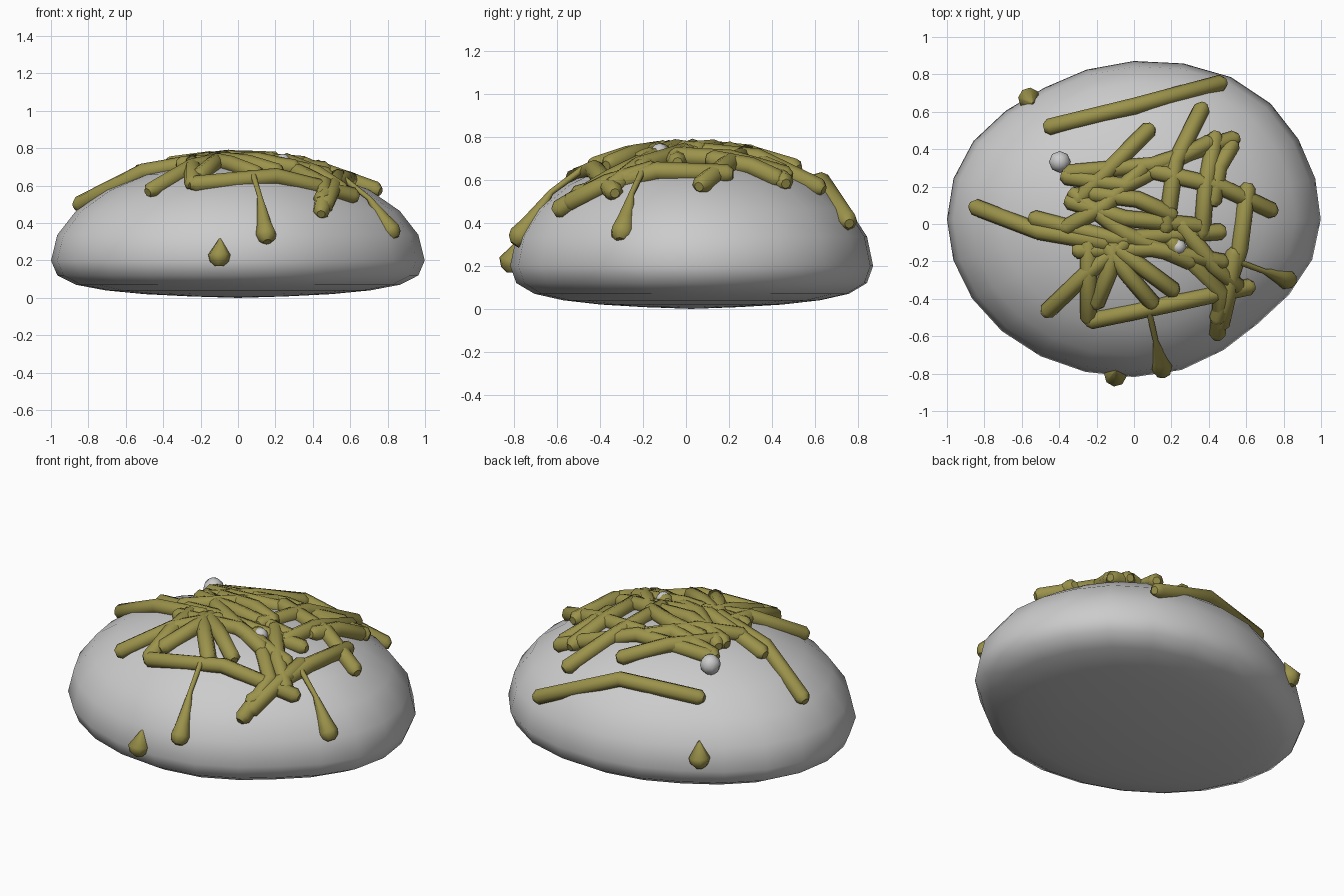
import bpy, math
from mathutils import Vector

if "Cube" in bpy.data.objects:
    bpy.data.objects.remove(bpy.data.objects["Cube"])

CY, B, H, Z0 = 0.025, 0.845, 0.53, 0.2   # dome centre, half depth, height, rim level


def material(name, col):
    m = bpy.data.materials.new(name)
    m.diffuse_color = (*col, 1)
    m.use_nodes = True
    m.node_tree.nodes["Principled BSDF"].inputs["Base Color"].default_value = m.diffuse_color
    return m


def lump(u, v):
    """Uneven outline: radial factor for a direction on the unit circle."""
    a = math.degrees(math.atan2(v, u))

    def g(c, w):
        d = (a - c + 180) % 360 - 180
        return math.exp(-(d / w) ** 2)
    return 1 + 0.04 * g(55, 25) - 0.04 * g(123, 22) - 0.065 * g(-45, 24)


def on_dome(x, y, lift=0.018):
    """Point on the upper dome, pushed out along the normal."""
    u, v = x, (y - CY) / B
    s = max(0.0, 1 - (u * u + v * v) / lump(u, v) ** 2)
    p = Vector((x, y, Z0 + H * math.sqrt(s)))
    n = Vector((x, v / B, (p.z - Z0) / H ** 2)).normalized()
    return p + n * lift


def tubes(name, paths, mat):
    """Each path is a list of (point, radius)."""
    cu = bpy.data.curves.new(name, 'CURVE')
    cu.dimensions = '3D'
    cu.bevel_depth = 1.0
    cu.bevel_resolution = 2
    cu.use_fill_caps = True
    for path in paths:
        sp = cu.splines.new('POLY')
        sp.points.add(len(path) - 1)
        for q, (p, r) in zip(sp.points, path):
            q.co = (*p, 1)
            q.radius = r
    ob = bpy.data.objects.new(name, cu)
    bpy.context.collection.objects.link(ob)
    cu.materials.append(mat)
    bpy.ops.object.select_all(action='DESELECT')
    ob.select_set(True)
    bpy.context.view_layer.objects.active = ob
    bpy.ops.object.convert(target='MESH')
    bpy.ops.object.shade_smooth_by_angle(angle=math.radians(60))


def strand(pts, r=0.045):
    """Strand lying on the dome, with chamfered ends."""
    c = [on_dome(*p) for p in pts]
    a = c[0] + (c[0] - c[1]).normalized() * 0.027
    b = c[-1] + (c[-1] - c[-2]).normalized() * 0.027
    return [(a, r * 0.5)] + [(p, r) for p in c] + [(b, r * 0.5)]


# Flattened, slightly uneven bun body
bpy.ops.mesh.primitive_uv_sphere_add(segments=24, ring_count=12, radius=1)
body = bpy.context.object
body.name = "bun_body"
under = [0.2, 0.12, 0.07, 0.04, 0.02, 0.008, 0.0]
for p in body.data.vertices:
    lat = math.asin(max(-1, min(1, p.co.z)))
    k = lump(p.co.x, p.co.y)
    p.co.x *= k
    p.co.y = p.co.y * k * B + CY
    p.co.z = Z0 + H * math.sin(lat) if lat > 0.01 else under[round(-lat / math.radians(15))]
bpy.ops.object.shade_smooth()

# Strands of topping (plan positions)
olive = material("olive", (0.33, 0.29, 0.07))
plan = [
    [(-0.45, 0.51), (0.0, 0.62), (0.46, 0.74)],
    [(-0.84, 0.09), (-0.5, -0.04), (-0.15, -0.1)],
    [(-0.46, -0.46), (-0.25, -0.26), (-0.05, -0.1)],
    [(-0.24, -0.1), (-0.24, -0.3), (-0.24, -0.5)],
    [(-0.23, -0.51), (0.2, -0.42), (0.61, -0.33)],
    [(0.6, 0.19), (0.56, -0.13), (0.44, -0.5)],
    [(0.73, 0.07), (0.45, 0.2), (0.1, 0.28)],
    [(0.36, 0.61), (0.22, 0.33), (0.17, -0.02)],
    [(0.08, 0.5), (-0.1, 0.32), (-0.3, 0.12)],
    [(-0.35, 0.27), (0.1, 0.31), (0.53, 0.45)],
    [(0.43, 0.46), (0.38, 0.2), (0.36, -0.05)],
    [(0.52, 0.42), (0.45, 0.3), (0.42, 0.12)],
    [(-0.53, 0.03), (-0.1, -0.08), (0.46, -0.04)],
    [(-0.14, -0.12), (-0.03, -0.27), (0.1, -0.42)],
    [(-0.1, -0.12), (0.06, -0.24), (0.21, -0.35)],
    [(-0.34, 0.12), (-0.05, 0.03), (0.35, -0.01)],
    [(0.44, -0.58), (0.46, -0.35), (0.2, -0.1)],
    [(0.46, -0.53), (0.5, -0.36), (0.53, -0.15)],
    [(-0.32, 0.16), (-0.05, -0.05), (0.3, -0.2)],
    [(-0.22, 0.16), (0.02, 0.13), (0.2, 0.05)],
    [(0.47, -0.2), (0.1, -0.13), (-0.3, -0.14)],
    [(-0.36, 0.25), (-0.05, 0.2), (0.4, 0.43)],
    [(-0.1, -0.1), (-0.13, -0.25), (-0.2, -0.42)],
    [(-0.36, -0.02), (-0.15, 0.1), (0.05, 0.3)],
    [(0.55, -0.33), (0.42, -0.22), (0.25, 0.0)],
]
tubes("topping_strands", [strand(p) for p in plan], olive)


def drip(top, end, r=0.056):
    """Thin thread running down the dome into a bulb."""
    a, b = on_dome(*top, 0.03), Vector(end)
    m = on_dome(*a.xy.lerp(b.xy, 0.5), 0.012)
    d = (b - m).normalized()
    return [(a, 0.016), (m, 0.014), (b - d * 0.07, 0.04), (b, r),
            (b + d * 0.03, r * 0.85), (b + d * 0.05, r * 0.4)]


def drop(x, y, z, r=0.06):
    """Detached pointed drop."""
    lean = Vector((-x, -y, 0)).normalized() * 0.03
    p = Vector((x, y, z))
    up = Vector((0, 0, 1))
    return [(p + up * 0.09 + lean, 0.003), (p, r),
            (p - up * 0.035, r * 0.85), (p - up * 0.06, r * 0.4)]


tubes("drips", [
    drip((0.08, -0.46), (0.15, -0.77, 0.34)),
    drip((0.56, -0.2), (0.815, -0.295, 0.36)),
    drop(-0.1, -0.81, 0.23),
    drop(-0.56, 0.67, 0.28),
], olive)

# Small pale beads
for i, (x, y, r, lift) in enumerate([(-0.39, 0.325, 0.058, 0.03), (0.235, -0.12, 0.042, 0.025)]):
    bpy.ops.mesh.primitive_uv_sphere_add(segments=8, ring_count=6, radius=r,
                                         location=on_dome(x, y, lift))
    bpy.context.object.name = f"bead_{i + 1}"
    bpy.ops.object.shade_smooth()
